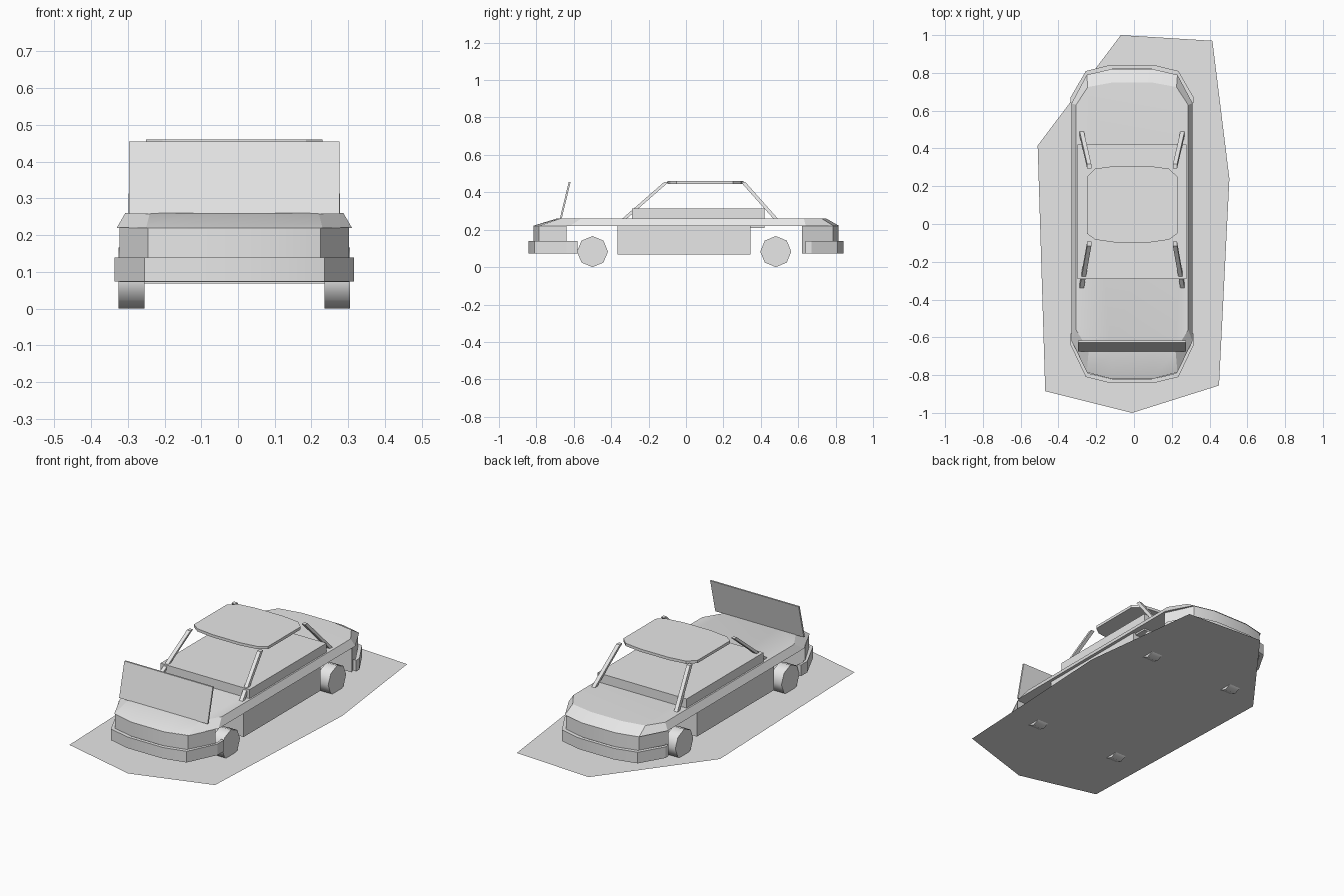
import bpy, bmesh, math
from mathutils import Vector

if "Cube" in bpy.data.objects:
    bpy.data.objects.remove(bpy.data.objects["Cube"])

CX = -0.01  # the car stands slightly off the middle of its ground patch

grey = bpy.data.materials.new("plain_grey")
grey.use_nodes = True
GREY = (0.8, 0.8, 0.8, 1)
grey.diffuse_color = GREY
grey.node_tree.nodes["Principled BSDF"].inputs["Base Color"].default_value = GREY


def finish(name, bm, angle=25):
    bmesh.ops.recalc_face_normals(bm, faces=bm.faces)
    mesh = bpy.data.meshes.new(name)
    bm.to_mesh(mesh)
    bm.free()
    mesh.materials.append(grey)
    ob = bpy.data.objects.new(name, mesh)
    bpy.context.collection.objects.link(ob)
    bpy.ops.object.select_all(action='DESELECT')
    ob.select_set(True)
    bpy.context.view_layer.objects.active = ob
    bpy.ops.object.shade_smooth_by_angle(angle=math.radians(angle))
    return ob


def both_sides(half):
    """Close a half outline by mirroring it over the car's centre line."""
    return [(CX + x, y) for x, y in half] + [(CX - x, y) for x, y in reversed(half)]


def loft(name, low, z0, high, z1):
    """Solid between two outlines with the same number of points."""
    bm = bmesh.new()
    a = [bm.verts.new((x, y, z0)) for x, y in low]
    b = [bm.verts.new((x, y, z1)) for x, y in high]
    bm.faces.new(a)
    bm.faces.new(b)
    for i in range(len(a)):
        j = (i + 1) % len(a)
        bm.faces.new((a[i], a[j], b[j], b[i]))
    return finish(name, bm)


def slab(name, outline, z0, z1):
    return loft(name, outline, z0, outline, z1)


def box(name, hx, y0, y1, z0, z1):
    return slab(name, both_sides([(hx, y0), (hx, y1)]), z0, z1)


def bumper(name, half, z0, z1, thick=0.02):
    """Curved band running round one end of the car."""
    sign = 1 if half[0][1] > 0 else -1
    inner = [(x - thick * 0.6, y - sign * thick) for x, y in half[:-1]]
    inner.append((half[-1][0] - thick, half[-1][1]))
    left = [(-x, y) for x, y in half]
    left_in = [(-x, y) for x, y in inner]
    ring_out = left[::-1] + half
    ring_in = left_in[::-1] + inner
    bm = bmesh.new()
    rows = [[bm.verts.new((CX + x, y, z)) for x, y in ring]
            for ring, z in ((ring_out, z0), (ring_out, z1), (ring_in, z1), (ring_in, z0))]
    for i in range(len(ring_out) - 1):
        for r in range(4):
            s = (r + 1) % 4
            bm.faces.new((rows[r][i], rows[r][i + 1], rows[s][i + 1], rows[s][i]))
    for i in (0, -1):
        bm.faces.new([row[i] for row in rows])
    return finish(name, bm)


def beam(name, start, end, width, depth):
    """Straight bar, wide along x, cut level at both ends."""
    bm = bmesh.new()
    rings = [[bm.verts.new(Vector(p) + Vector((sx * width / 2, sy * depth / 2, 0)))
              for sx, sy in ((-1, -1), (1, -1), (1, 1), (-1, 1))] for p in (start, end)]
    for ring in rings:
        bm.faces.new(ring)
    for i in range(4):
        j = (i + 1) % 4
        bm.faces.new((rings[0][i], rings[0][j], rings[1][j], rings[1][i]))
    return finish(name, bm)


# Ground patch: a single flat sheet
bm = bmesh.new()
bm.faces.new([bm.verts.new((x, y, 0.017)) for x, y in (
    (-0.01, -1), (0.45, -0.855), (0.505, 0.24), (0.415, 0.97),
    (-0.07, 1), (-0.51, 0.415), (-0.47, -0.885))])
finish("ground_patch", bm)

# Body: deck with bevelled rim, centre block, two end blocks
low = [(0.11, -0.82), (0.24, -0.785), (0.32, -0.62), (0.32, 0.64), (0.24, 0.79), (0.11, 0.82)]
high = [(0.11, -0.69), (0.23, -0.67), (0.297, -0.56), (0.297, 0.63), (0.235, 0.725), (0.1, 0.75)]
loft("body_deck", both_sides(low), 0.22, both_sides(high), 0.26)
box("door_block", 0.302, -0.365, 0.345, 0.068, 0.221)
box("cabin_block", 0.288, -0.29, 0.42, 0.21, 0.313)
slab("front_end", both_sides([(0.12, -0.815), (0.235, -0.785), (0.312, -0.64)]), 0.072, 0.221)
slab("rear_end", both_sides([(0.312, 0.62), (0.235, 0.785), (0.12, 0.815)]), 0.072, 0.221)

# Bumpers
bumper("front_bumper", [(0.115, -0.842), (0.245, -0.81), (0.326, -0.64), (0.326, -0.58)], 0.074, 0.139)
bumper("rear_bumper", [(0.115, 0.842), (0.245, 0.81), (0.326, 0.67), (0.326, 0.64)], 0.074, 0.139)

# Roof
roof = [(0.09, -0.098), (0.195, -0.083), (0.24, -0.05), (0.24, 0.25), (0.195, 0.293), (0.09, 0.307)]
slab("roof", both_sides(roof), 0.445, 0.461)

# Roof pillars and wheels on each side
for side, s in (("left", 1), ("right", -1)):
    for end, y_low, y_high in (("front", -0.33, -0.105), ("rear", 0.48, 0.305)):
        beam(f"{end}_pillar_{side}", (CX + s * 0.267, y_low, 0.258),
             (CX + s * 0.227, y_high, 0.455), 0.022, 0.024)
    for end, y in (("front", -0.5), ("rear", 0.48)):
        bm = bmesh.new()
        bmesh.ops.create_cone(bm, cap_ends=True, segments=8, radius1=0.083,
                              radius2=0.083, depth=0.07)
        ob = finish(f"{end}_wheel_{side}", bm, 50)
        ob.rotation_euler = (0, math.pi / 2, 0)
        ob.location = (CX + s * 0.28, y, 0.083)

# Raised bonnet panel
beam("bonnet_panel", (CX, -0.67, 0.258), (CX, -0.622, 0.455), 0.572, 0.01)
